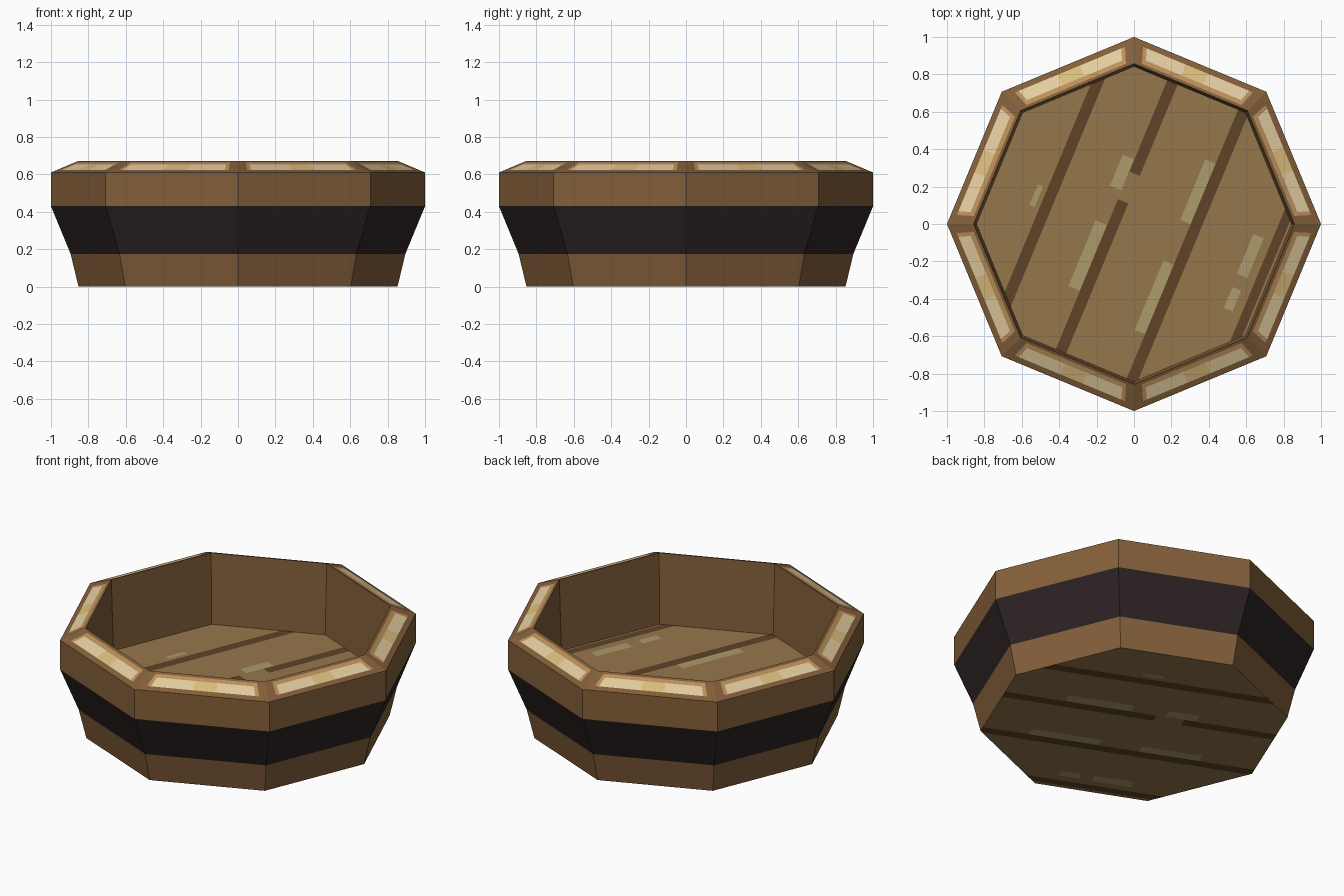
import bpy, bmesh, math
from mathutils import Vector

if "Cube" in bpy.data.objects:
    bpy.data.objects.remove(bpy.data.objects["Cube"])

SIDES = 8


def material(name, r, g, b):
    def lin(c):
        c /= 255
        return c / 12.92 if c <= 0.04045 else ((c + 0.055) / 1.055) ** 2.4
    m = bpy.data.materials.new(name)
    m.diffuse_color = (lin(r), lin(g), lin(b), 1)
    m.use_nodes = True
    m.node_tree.nodes["Principled BSDF"].inputs["Base Color"].default_value = m.diffuse_color
    return m


WOOD = material("brown wood", 132, 95, 58)
BAND = material("dark band", 45, 35, 35)
TRIM = material("tan rim edge", 188, 145, 92)
CREAM = material("cream rim", 228, 205, 160)
GOLD = material("golden rim", 220, 190, 125)
PLANK = material("plank wood", 150, 119, 75)
GROOVE = material("plank groove", 94, 68, 40)
WORN = material("worn plank", 172, 155, 107)


def corner(i, r, z):
    a = math.tau * i / SIDES
    return Vector((r * math.cos(a), r * math.sin(a), z))


def finish(name, bm, mats):
    me = bpy.data.meshes.new(name)
    bm.to_mesh(me)
    bm.free()
    for m in mats:
        me.materials.append(m)
    ob = bpy.data.objects.new(name, me)
    bpy.context.collection.objects.link(ob)
    return ob


def rings(name, profile, mats, bands):
    """Eight-sided wall through (radius, height) points, one colour per band."""
    bm = bmesh.new()
    loops = [[bm.verts.new(corner(i, r, z)) for i in range(SIDES)] for r, z in profile]
    for k, (lo, hi) in enumerate(zip(loops, loops[1:])):
        for i in range(SIDES):
            j = (i + 1) % SIDES
            f = bm.faces.new((lo[i], lo[j], hi[j], hi[i]))
            f.material_index = bands[k]
    return finish(name, bm, mats)


# Outer shell and inner wall
rings("bowl_shell", [(0.853, 0), (0.895, 0.175), (1, 0.43), (1, 0.61)], [WOOD, BAND], [0, 1, 0])
rings("inner_wall", [(0.857, 0.67), (0.842, 0.24)], [WOOD], [0])

# Sloped rim: one inset pale panel per side
US = [0, 0.07, 0.10, 0.42, 0.60, 0.90, 0.93, 1]
VS = [0, 0.23, 0.70, 0.88, 1]


def rim_colour(u, v):
    if u in (0, 6) or v in (0, 3):
        return 0
    if u in (1, 5) or v == 2:
        return 1
    return 3 if u == 3 else 2


bm = bmesh.new()
for i in range(SIDES):
    o0, o1 = corner(i, 1, 0.61), corner(i + 1, 1, 0.61)
    n0, n1 = corner(i, 0.857, 0.67), corner(i + 1, 0.857, 0.67)
    grid = [[bm.verts.new(o0.lerp(o1, u).lerp(n0.lerp(n1, u), v)) for u in US] for v in VS]
    for v in range(len(VS) - 1):
        for u in range(len(US) - 1):
            f = bm.faces.new((grid[v][u], grid[v][u + 1], grid[v + 1][u + 1], grid[v + 1][u]))
            f.material_index = rim_colour(u, v)
bmesh.ops.remove_doubles(bm, verts=bm.verts, dist=1e-4)
finish("rim", bm, [WOOD, TRIM, CREAM, GOLD])

# Plank pattern: (across, along, width, length) rectangles
GROOVES = [(-0.47, 0, 0.06, 2), (-0.10, -0.91, 0.06, 2), (-0.10, 0.75, 0.06, 1),
           (0.31, 0, 0.06, 2), (0.74, 0, 0.05, 2)]
PATCHES = [(-0.165, -0.25, 0.065, 0.38), (0.25, -0.32, 0.06, 0.40), (0.25, 0.29, 0.06, 0.35),
           (0.64, 0.08, 0.06, 0.23), (0.80, -0.17, 0.04, 0.25), (-0.165, 0.23, 0.065, 0.18),
           (-0.54, -0.06, 0.03, 0.12), (0.64, -0.17, 0.05, 0.12)]


def planks(name, r, z, across, along, up):
    """Octagon panel cut along the plank pattern and coloured by it."""
    bm = bmesh.new()
    vs = [bm.verts.new(corner(i, r, z)) for i in range(SIDES)]
    bm.faces.new(vs if up else vs[::-1])
    cuts = set()
    for a, l, w, h in GROOVES + PATCHES:
        cuts |= {(0, a - w / 2), (0, a + w / 2), (1, l - h / 2), (1, l + h / 2)}
    for axis, d in sorted(cuts):
        n = along if axis else across
        bmesh.ops.bisect_plane(bm, geom=bm.verts[:] + bm.edges[:] + bm.faces[:],
                               plane_co=n * d + Vector((0, 0, z)), plane_no=n, dist=1e-5)

    def inside(c, rects):
        return any(abs(c.dot(across) - a) < w / 2 and abs(c.dot(along) - l) < h / 2
                   for a, l, w, h in rects)

    for f in bm.faces:
        c = f.calc_center_median()
        f.material_index = 1 if inside(c, GROOVES) else 2 if inside(c, PATCHES) else 0
    return finish(name, bm, [PLANK, GROOVE, WORN])


def direction(deg):
    a = math.radians(deg)
    return Vector((math.cos(a), math.sin(a), 0))


# Inside floor and underside, with the planks turned a quarter
planks("floor", 0.842, 0.24, direction(-22.5), direction(67.5), True)
planks("underside", 0.853, 0.0, direction(247.5), direction(157.5), False)
